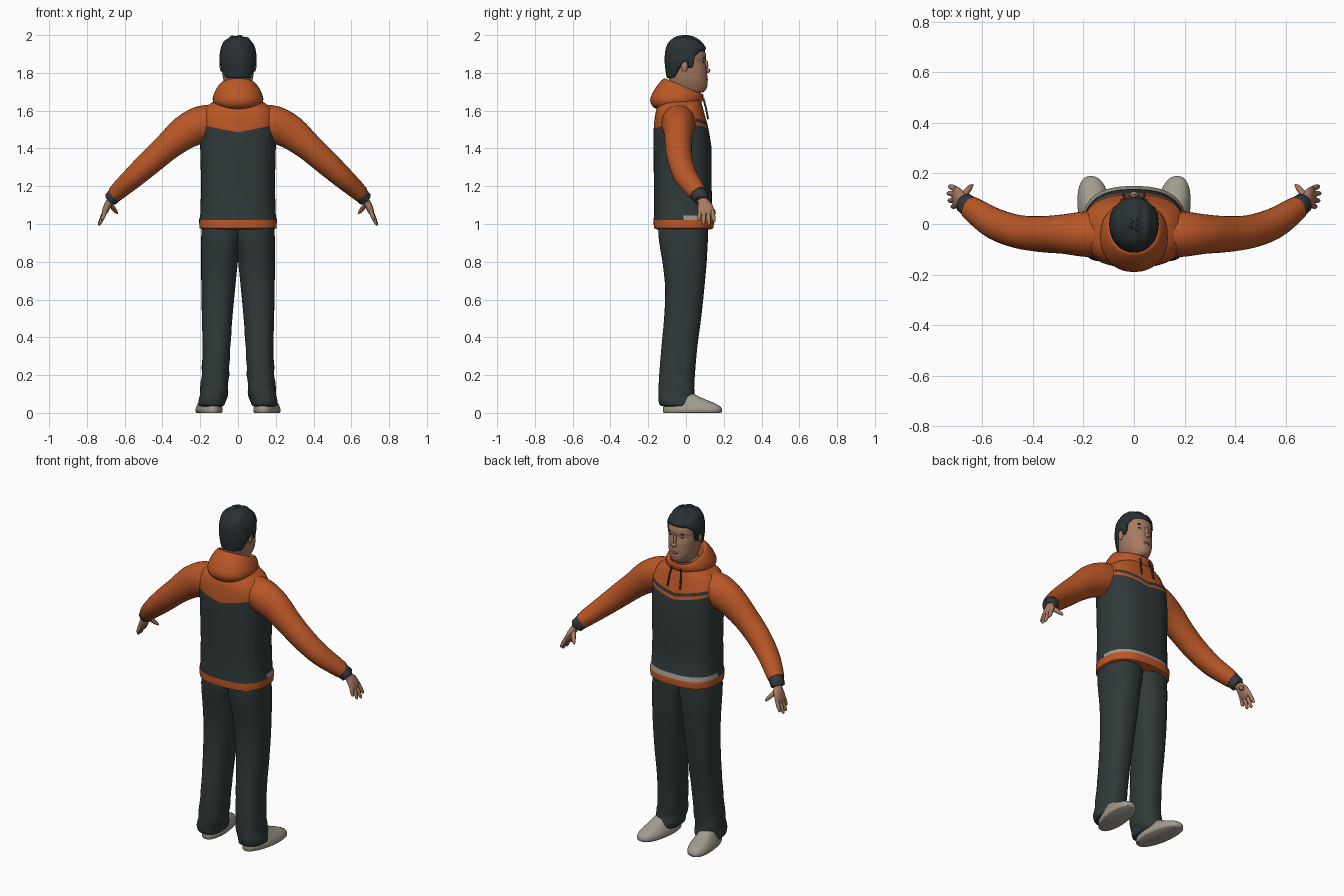
import bpy, bmesh, math, random
from mathutils import Vector

random.seed(4)


def mat(name, rgb):
    m = bpy.data.materials.new(name)
    m.diffuse_color = (*rgb, 1)
    return m


ORANGE = mat("orange cloth", (0.49, 0.095, 0.02))
DARK = mat("dark slate cloth", (0.029, 0.041, 0.041))
SKIN = mat("skin", (0.39, 0.20, 0.125))
GREY = mat("warm grey", (0.36, 0.33, 0.27))
HAIR = mat("dark hair", (0.022, 0.031, 0.033))
CUFF = mat("cuff grey", (0.035, 0.042, 0.05))
LIP = mat("lip", (0.27, 0.10, 0.07))


def smooth(rows, steps=3):
    """Resample a list of tuples with a Catmull-Rom curve."""
    out = []
    for i in range(len(rows) - 1):
        p = [rows[max(0, min(len(rows) - 1, i + k))] for k in (-1, 0, 1, 2)]
        for s in range(steps):
            t = s / steps
            out.append(tuple(
                0.5 * (2 * b + (c - a) * t + (2 * a - 5 * b + 4 * c - d) * t * t
                       + (3 * b - a - 3 * c + d) * t ** 3)
                for a, b, c, d in zip(*p)))
    return out + [rows[-1]]


def loft(name, rings, mats, rule=None, caps=True, angle=50):
    """Skin a list of point rings; rule(ring index, centre) picks the material."""
    bm = bmesh.new()
    vs = [[bm.verts.new(p) for p in r] for r in rings]
    n = len(rings[0])
    for i in range(len(vs) - 1):
        for j in range(n):
            k = (j + 1) % n
            f = bm.faces.new((vs[i][j], vs[i][k], vs[i + 1][k], vs[i + 1][j]))
            if rule:
                f.material_index = rule(i, f.calc_center_median())
    if caps:
        bm.faces.new(vs[0])
        bm.faces.new(vs[-1])
    bmesh.ops.recalc_face_normals(bm, faces=bm.faces)
    me = bpy.data.meshes.new(name)
    bm.to_mesh(me)
    bm.free()
    ob = bpy.data.objects.new(name, me)
    bpy.context.collection.objects.link(ob)
    for m in mats:
        me.materials.append(m)
    bpy.ops.object.select_all(action='DESELECT')
    ob.select_set(True)
    bpy.context.view_layer.objects.active = ob
    bpy.ops.object.shade_smooth_by_angle(angle=math.radians(angle))
    return ob


def section(z, x0, x1, yb, yf, e=1.0, n=40):
    """Flat superellipse ring between the given x and y limits."""
    pw = lambda c: math.copysign(abs(c) ** e, c)
    pts = []
    for j in range(n):
        a = 2 * math.pi * j / n
        pts.append(Vector(((x0 + x1) / 2 + (x1 - x0) / 2 * pw(math.cos(a)),
                           (yb + yf) / 2 + (yf - yb) / 2 * pw(math.sin(a)), z)))
    return pts


def tube(name, rows, m, sx=1, n=20):
    """Tube along rows of (x, y, z, radius in y, radius across)."""
    rings = []
    for i, r in enumerate(rows):
        a, b = rows[max(0, i - 1)], rows[min(len(rows) - 1, i + 1)]
        t = (Vector(b[:3]) - Vector(a[:3])).normalized()
        v = Vector((0, 1, 0))
        v = (v - t * v.dot(t)).normalized()
        w = t.cross(v)
        ring = []
        for j in range(n):
            q = 2 * math.pi * j / n
            p = Vector(r[:3]) + v * r[3] * math.cos(q) + w * r[4] * math.sin(q)
            ring.append(Vector((p.x * sx, p.y, p.z)))
        rings.append(ring)
    return loft(name, rings, [m])


def blob(name, c, s, m):
    """Small ellipsoid."""
    rows = [math.pi * k / 10 for k in range(1, 10)]
    return loft(name, [section(c[2] - s[2] * math.cos(a),
                               c[0] - s[0] * math.sin(a), c[0] + s[0] * math.sin(a),
                               c[1] - s[1] * math.sin(a), c[1] + s[1] * math.sin(a), n=16)
                       for a in rows], [m])


# Jacket body: hem, grey strip, dark lower part, chest band, orange yoke
body = [(0.972, .19, -.155, .13), (0.978, .204, -.17, .145), (1.022, .206, -.172, .15),
        (1.045, .20, -.169, .138), (1.2, .195, -.17, .136), (1.4, .20, -.172, .136),
        (1.485, .203, -.172, .122), (1.503, .203, -.171, .118), (1.522, .203, -.17, .114),
        (1.575, .198, -.164, .10), (1.615, .18, -.155, .09), (1.642, .14, -.135, .082),
        (1.665, .09, -.10, .07)]
rings = []
for z, hx, yb, yf in body:
    ring = section(z, -hx, hx, yb, yf, 0.78, 64)
    if 1.45 < z < 1.55:                      # V-shaped seam lines
        for p in ring:
            p.z += 0.2 * abs(p.x)
    rings.append(ring)


def body_rule(i, c):
    if i < 2:
        return 0
    if i == 2:
        return 2 if c.y > -0.01 else 1
    if i < 6:
        return 1
    return 1 if i == 7 and c.y > 0.055 else 0


loft("jacket_body", rings, [ORANGE, DARK, GREY], body_rule)

# Hood lying around the neck, tilted down to the front
hood = smooth([(.07, -.12, .06, 1.60, 1.63), (.118, -.168, .083, 1.615, 1.645),
               (.134, -.19, .09, 1.655, 1.66), (.126, -.168, .092, 1.71, 1.675),
               (.106, -.128, .09, 1.762, 1.686), (.092, -.106, .082, 1.768, 1.686),
               (.08, -.09, .07, 1.72, 1.665), (.07, -.08, .055, 1.66, 1.63)])
rings = []
for hx, yb, yf, zb, zf in hood:
    ring = section(0, -hx, hx, yb, yf, 0.92)
    for p in ring:
        p.z = zb + (zf - zb) * (p.y - yb) / (yf - yb)
    rings.append(ring)
loft("hood", rings, [ORANGE])

# Head: z, half width, back, front
skull = smooth([(1.62, .06, -.075, .045), (1.685, .06, -.078, .05), (1.697, .052, -.078, .088),
                (1.712, .058, -.08, .107), (1.74, .07, -.086, .114), (1.77, .079, -.092, .113),
                (1.80, .083, -.097, .112), (1.83, .086, -.10, .109), (1.858, .087, -.102, .102),
                (1.88, .087, -.102, .107), (1.91, .085, -.10, .102), (1.94, .077, -.092, .088),
                (1.965, .06, -.072, .063), (1.98, .036, -.045, .033), (1.986, .008, -.012, .005)])
loft("head", [section(z, -h, h, b, f, .94) for z, h, b, f in skull], [SKIN])


# Hair shell: lifted above the hairline, sunk into the head below it
def hairline(y):
    line = [(-.2, 1.765), (-.06, 1.775), (-.025, 1.84), (.0, 1.86), (.012, 1.825),
            (.036, 1.83), (.045, 1.885), (.075, 1.915), (.2, 1.925)]
    for (a, za), (b, zb) in zip(line, line[1:]):
        if y <= b:
            return za + (zb - za) * (y - a) / (b - a)


rings = []
for z, h, b, f in smooth([r for r in skull if r[0] > 1.735], 2):
    ring = section(z, -h, h, b, f, .94, 72)
    for p in ring:
        d = (p - Vector((0, -.005, 1.87))).normalized()
        lift = max(-1, min(1, (p.z - hairline(p.y)) / 0.008))
        top = max(0, (p.z - 1.92) / 0.06)
        tuft = top * (0.003 * math.sin(p.x * 160) + random.uniform(-.0015, .0015))
        p += d * (0.011 * lift + (tuft if lift > 0 else 0))
        p.z = min(p.z, 2.0)
    rings.append(ring)
loft("hair", rings, [HAIR])

# Face details
blob("nose_bridge", (0, .106, 1.835), (.010, .012, .034), SKIN)
blob("nose_tip", (0, .114, 1.812), (.016, .015, .012), SKIN)
blob("mouth", (0, .109, 1.764), (.024, .008, .007), LIP)
for sx, side in ((1, "right"), (-1, "left")):
    blob(side + "_ear", (sx * .088, -.008, 1.835), (.009, .018, .03), SKIN)
    blob(side + "_eye", (sx * .034, .092, 1.856), (.013, .005, .004), HAIR)
    blob(side + "_brow", (sx * .036, .095, 1.878), (.019, .006, .004), HAIR)

    # Sleeve, cuff
    tube(side + "_sleeve", smooth([
        (.09, -.04, 1.55, .085, .085), (.19, -.04, 1.528, .09, .098), (.28, -.04, 1.485, .078, .09),
        (.37, -.04, 1.412, .071, .074), (.46, -.03, 1.332, .066, .067),
        (.55, .0, 1.25, .062, .058), (.62, .045, 1.187, .053, .049),
        (.648, .065, 1.16, .047, .044)]), ORANGE, sx, 28)
    tube(side + "_cuff", [(.635, .056, 1.172, .035, .035), (.64, .06, 1.167, .045, .042),
                          (.672, .083, 1.132, .041, .038), (.674, .084, 1.128, .03, .028)], CUFF, sx)

    # Hand
    tube(side + "_palm", smooth([
        (.66, .077, 1.145, .026, .022), (.678, .09, 1.12, .028, .02), (.692, .10, 1.095, .04, .019),
        (.705, .107, 1.065, .042, .016), (.712, .11, 1.05, .03, .01)]), SKIN, sx)
    for k, (y0, x1, y1, z1) in enumerate([(.075, .72, .068, 1.018), (.096, .733, .092, .996),
                                          (.118, .738, .122, .992), (.138, .732, .15, 1.01)]):
        a, b = Vector((.703, y0, 1.072)), Vector((x1, y1, z1))
        tube(f"{side}_finger_{k + 1}", [
            (*a.lerp(b, t), r, r) for t, r in
            ((0, .011), (.5, .0115), (.85, .009), (.96, .006), (1, .002))], SKIN, sx, 10)
    tube(side + "_thumb", [(.682, .095, 1.115, .014, .014), (.665, .125, 1.09, .014, .013),
                           (.648, .146, 1.067, .011, .010), (.638, .155, 1.055, .004, .004)],
         SKIN, sx, 10)

    # Hood cord
    tube(side + "_cord", [(.03, .092, 1.665, .005, .005), (.038, .104, 1.62, .005, .005),
                          (.042, .117, 1.555, .005, .005)], DARK, sx, 8)

    # Trouser leg: z, inner x, outer x, back, front
    leg = smooth([(1.0, -.02, .19, -.148, .115), (.93, -.02, .195, -.145, .116),
                  (.86, -.006, .195, -.135, .113), (.78, .003, .195, -.122, .108),
                  (.65, .016, .194, -.11, .096), (.5, .03, .191, -.116, .08),
                  (.35, .04, .188, -.13, .06), (.2, .048, .193, -.142, .047),
                  (.11, .054, .202, -.146, .044), (.07, .062, .207, -.146, .055),
                  (.04, .07, .205, -.138, .05), (.035, .09, .19, -.115, .03)])
    rings = [section(z, a, b, yb, yf, .85) for z, a, b, yb, yf in leg]
    for r in rings:
        for p in r:
            fold = 0.004 * math.sin(p.z * 60 + p.y * 25) * max(0, 1 - p.z / .5)
            p.x = sx * (p.x + fold)
    loft(side + "_trouser_leg", rings, [DARK])

    # Shoe: half width, back, front, z
    shoe = [(0, .062, -.118, .183), (.006, .068, -.122, .19), (.022, .068, -.122, .19),
            (.038, .064, -.12, .178), (.052, .058, -.118, .15), (.07, .05, -.112, .105),
            (.09, .043, -.105, .062), (.105, .036, -.10, .03)]
    rings = [section(z, -h, h, yb, yf, .85) for z, h, yb, yf in shoe]
    for r in rings:
        for p in r:
            taper = 1 - 0.15 * max(0, -p.y / .12)
            p.x = sx * (.148 + p.x * taper + .12 * p.y)
    loft(side + "_shoe", rings, [GREY])
